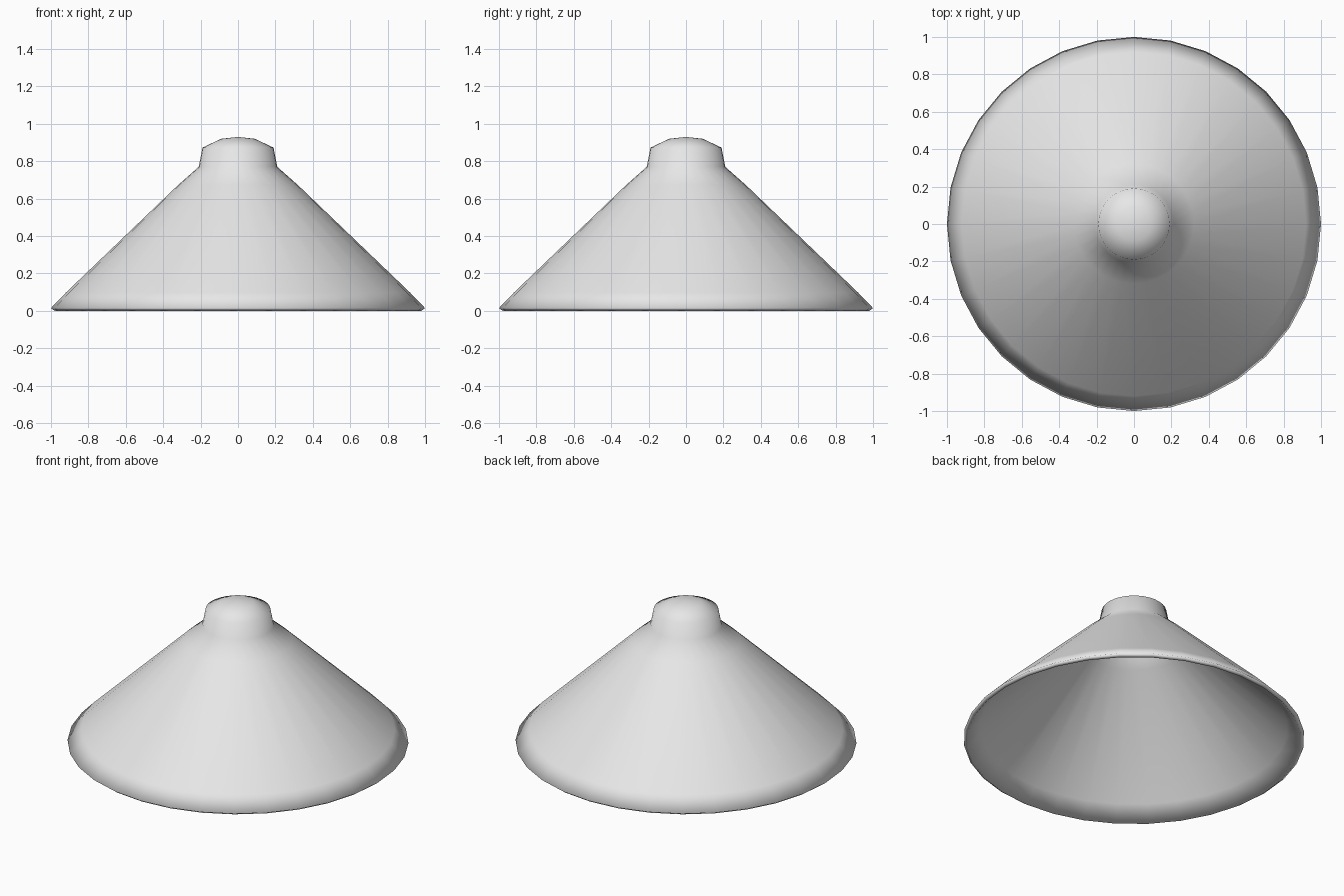
import bpy, bmesh, math

cube = bpy.data.objects.get("Cube")
if cube:
    bpy.data.objects.remove(cube, do_unlink=True)

SIDES = 32

# Plain grey finish
grey = bpy.data.materials.new("light_grey")
grey.use_nodes = True
colour = (0.8, 0.8, 0.8, 1)
grey.diffuse_color = colour
grey.node_tree.nodes["Principled BSDF"].inputs["Base Color"].default_value = colour

# Outer skin from the domed cap to the rim, then the inner skin back up
outer = [(0, 0.93), (0.09, 0.92), (0.19, 0.873), (0.21, 0.77), (0.32, 0.673), (0.92, 0.098), (1.0, 0.015)]
inner = [(0.98, 0), (0.9, 0.088), (0.31, 0.655), (0.19, 0.757), (0.172, 0.86), (0.085, 0.9), (0, 0.91)]


def lathe(name, profile):
    """Spin a radius/height profile around the z axis."""
    bm = bmesh.new()
    verts = [bm.verts.new((r, 0, z)) for r, z in profile]
    edges = [bm.edges.new(pair) for pair in zip(verts, verts[1:])]
    bmesh.ops.spin(bm, geom=verts + edges, cent=(0, 0, 0), axis=(0, 0, 1),
                   angle=math.tau, steps=SIDES, use_merge=True)
    bmesh.ops.remove_doubles(bm, verts=bm.verts, dist=0.0005)
    bmesh.ops.recalc_face_normals(bm, faces=bm.faces)
    for face in bm.faces:
        face.smooth = True
    mesh = bpy.data.meshes.new(name)
    bm.to_mesh(mesh)
    bm.free()
    mesh.materials.append(grey)
    obj = bpy.data.objects.new(name, mesh)
    bpy.context.collection.objects.link(obj)
    return obj


# Hollow conical shade with its cap
lathe("lamp_shade", outer + inner)
